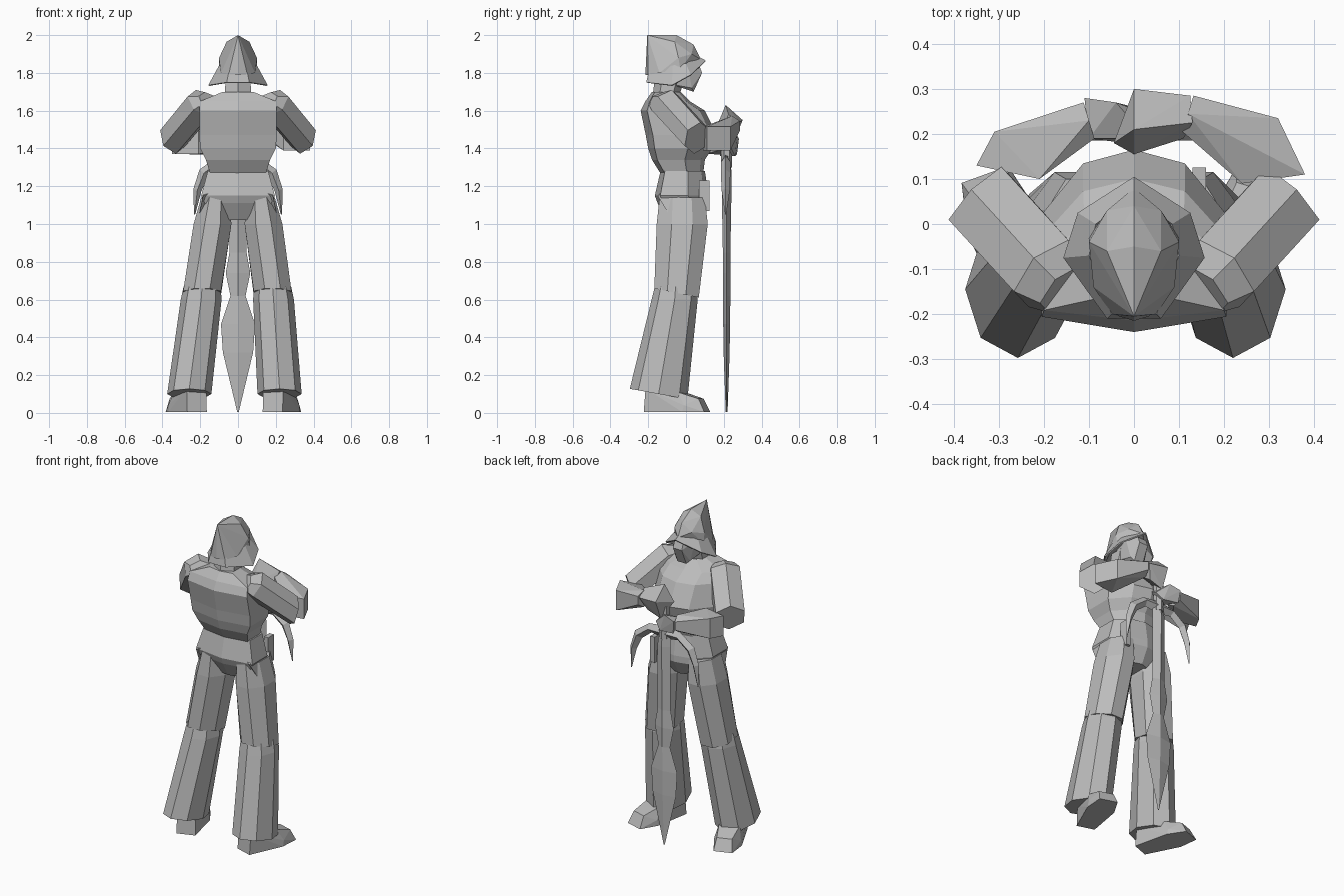
import bpy, bmesh, math
from mathutils import Vector, Matrix

cube = bpy.data.objects.get("Cube")
if cube:
    bpy.data.objects.remove(cube)

grey = bpy.data.materials.new("stone_grey")
grey.use_nodes = True
grey.diffuse_color = (0.5, 0.5, 0.5, 1)
grey.node_tree.nodes["Principled BSDF"].inputs["Base Color"].default_value = (0.5, 0.5, 0.5, 1)


def finish(name, bm):
    bmesh.ops.recalc_face_normals(bm, faces=bm.faces)
    mesh = bpy.data.meshes.new(name)
    bm.to_mesh(mesh)
    bm.free()
    mesh.materials.append(grey)
    obj = bpy.data.objects.new(name, mesh)
    bpy.context.scene.collection.objects.link(obj)
    return obj


def loft(name, rings, caps=True):
    """Skin a list of equally long point rings."""
    bm = bmesh.new()
    rows = [[bm.verts.new(p) for p in r] for r in rings]
    n = len(rows[0])
    for a, b in zip(rows, rows[1:]):
        for i in range(n):
            j = (i + 1) % n
            bm.faces.new((a[i], a[j], b[j], b[i]))
    if caps:
        bm.faces.new(rows[0])
        bm.faces.new(rows[-1])
    return finish(name, bm)


def hull(name, pts):
    """Faceted convex solid around a few points."""
    bm = bmesh.new()
    verts = [bm.verts.new(p) for p in pts]
    bmesh.ops.convex_hull(bm, input=verts)
    loose = [v for v in bm.verts if not v.link_faces]
    bmesh.ops.delete(bm, geom=loose, context='VERTS')
    bmesh.ops.dissolve_limit(bm, angle_limit=0.03, verts=bm.verts, edges=bm.edges)
    return finish(name, bm)


def ring(c, d, rx, ry, n=8, phase=0.5):
    """Polygon ring around centre c, square to direction d."""
    d = Vector(d).normalized()
    ref = Vector((0, 1, 0)) if abs(d.z) > 0.8 else Vector((0, 0, 1))
    u = ref.cross(d).normalized()
    v = d.cross(u)
    k = 1 / math.cos(math.pi / n * 2 * phase)
    angles = [2 * math.pi * (i + phase) / n for i in range(n)]
    return [Vector(c) + u * rx * k * math.cos(a) + v * ry * k * math.sin(a) for a in angles]


def body_ring(z, w, back, front):
    half = [(0, 0), (1, .1), (1, .62), (.55, .92), (0, 1)]
    pts = half + [(-x, t) for x, t in half[3:0:-1]]
    return [(x * w, back + t * (front - back), z) for x, t in pts]


def both(pts):
    return pts + [(-x, y, z) for x, y, z in pts if x]


# Torso and hips
loft("torso", [body_ring(*r) for r in (
    (1.26, .145, -.13, .09), (1.34, .17, -.18, .1), (1.4, .2, -.2, .14),
    (1.47, .205, -.213, .165), (1.6, .205, -.24, .1), (1.65, .2, -.215, .02),
    (1.7, .08, -.18, -.03))])
loft("hips", [body_ring(*r) for r in (
    (1.02, .08, -.1, .07), (1.11, .175, -.15, .12), (1.15, .195, -.165, .12),
    (1.28, .16, -.135, .1))])

# Neck, face and helmet
loft("neck", [ring((0, -.11, 1.66), (0, 0, 1), .07, .06, 6),
              ring((0, -.08, 1.8), (0, 0, 1), .065, .07, 6)])
hull("face", both([(.03, .04, 1.7), (.05, .03, 1.72), (.07, .01, 1.84), (.03, .085, 1.8),
                   (.03, .07, 1.84), (.06, -.08, 1.74), (.06, -.08, 1.84)]))
hull("helmet_dome", both([
    (0, -.205, 2), (0, -.05, 2), (0, .04, 1.95), (0, .08, 1.87), (.06, -.06, 1.965),
    (.1, -.04, 1.88), (.1, -.03, 1.82), (.09, -.14, 1.8), (.05, -.2, 1.79),
    (.06, .03, 1.9), (0, -.215, 1.79)]))


def brim_ring(half):
    return half + [(-x, y, z) for x, y, z in half[:0:-1]]


brim = loft("helmet_brim", [
    brim_ring([(0, .06, 1.89), (.085, .0, 1.85), (.1, -.07, 1.84), (.05, -.2, 1.8)]),
    brim_ring([(0, .105, 1.865), (.125, .025, 1.79), (.157, -.075, 1.735), (.06, -.21, 1.75)])],
    caps=False)
brim.modifiers.new("thickness", 'SOLIDIFY').thickness = 0.008

# Legs, feet and hip flaps
for side, s, knee, ankle, foot, turn in (("right", -1, .19, .258, .275, 20),
                                         ("left", 1, .183, .22, .233, 17)):
    loft(side + "_thigh", [
        ring((s * .12, -.02, 1.14), (0, 0, 1), .075, .12),
        ring((s * .135, -.02, 1.0), (0, 0, 1), .1, .135),
        ring((s * knee, -.05, .635), (0, .2, 1), .1, .12)])
    loft(side + "_shin", [
        ring((s * knee, -.055, .67), (0, 0, 1), .098, .11, phase=0),
        ring((s * (knee + .005), -.06, .6), (0, 0, 1), .108, .122, phase=0),
        ring((s * ankle, -.145, .1), (0, .18, 1), .117, .155, phase=0)])
    turned = Matrix.Translation((s * foot, -.045, 0)) @ Matrix.Rotation(-s * math.radians(turn), 4, 'Z')
    shape = both([(.055, -.17, .005), (.082, .05, .005), (.055, .165, .005), (.055, -.16, .13),
                  (.06, .02, .11), (.045, .13, .075), (.078, .06, .04)])
    hull(side + "_foot", [turned @ Vector(p) for p in shape])
    hull(side + "_hip_flap", [(s * x, y, z) for x, y, z in (
        (.185, -.15, 1.15), (.19, -.03, 1.15), (.205, -.09, 1.05), (.16, -.14, 1.16),
        (.165, -.03, 1.2), (.19, -.09, 1.06))])

# Arms, with gauntlets flaring towards the elbow
elbows = {"right": [(.31, .205), (.35, .13), (.21, .1)],
          "left": [(.32, .235), (.38, .11), (.24, .09)]}
for side, s, wrist, low in (("right", -1, (-.1, .23, 1.42), 1.37), ("left", 1, (.12, .245, 1.52), 1.39)):
    slope = (s * .17, .18, -.17)
    loft(side + "_upper_arm", [
        ring((s * .155, -.145, 1.655), slope, .06, .045, 6),
        ring((s * .19, -.11, 1.64), slope, .083, .073, 6),
        ring((s * .345, .06, 1.455), (s, 1, -.4), .083, .075, 6)])
    cuff = [(s * x, y, z) for x, y in elbows[side] for z in (low, low + .125)]
    hull(side + "_forearm", cuff + ring(wrist, (s, -.3, 0), .042, .045, 6))

hull("left_hand", [(0, .21, 1.63), (.13, .225, 1.58), (0, .3, 1.55), (.125, .285, 1.54),
                   (.11, .19, 1.5), (0, .155, 1.5), (-.045, .18, 1.52), (0, .25, 1.43),
                   (.09, .25, 1.46)])
hull("right_hand", [(-.11, .28, 1.45), (-.04, .27, 1.47), (-.1, .19, 1.44), (.03, .19, 1.43),
                    (.04, .24, 1.4), (-.1, .27, 1.37), (-.02, .18, 1.36), (0, .26, 1.36)])

# Sword: waved blade, grip and drooping guard
blade = [(1.36, .04, .02), (1.25, .045, .027), (.85, .045, .02), (.74, .065, .02),
         (.62, .04, .02), (.47, .09, .018), (.32, .08, .016), (.005, .004, .005)]
loft("sword_blade", [[(w, .215, z), (0, .215 + t, z), (-w, .215, z), (0, .215 - t, z)]
                     for z, w, t in blade])
loft("sword_grip", [ring((0, .215, z), (0, 0, 1), .025, .025, 6) for z in (1.3, 1.5)])
guard = [((0, 1.33), .04), ((.1, 1.33), .028), ((.18, 1.27), .03), ((.215, 1.18), .022),
         ((.23, 1.05), .003)]
for side, s in (("right", -1), ("left", 1)):
    rings = []
    for i, ((x, z), r) in enumerate(guard):
        a, b = guard[max(i - 1, 0)][0], guard[min(i + 1, 4)][0]
        across = Vector((a[1] - b[1], 0, b[0] - a[0])).normalized() * r
        c, out = Vector((x, .21, z)), Vector((0, min(r, .025), 0))
        rings.append([(s * p.x, p.y, p.z) for p in (c + across, c + out, c - across, c - out)])
    loft(side + "_sword_guard", rings)

# Belt pouch
hull("belt_pouch", [(x, y, z) for x in (.13, .16) for y in (.07, .125) for z in (1.07, 1.23)])
